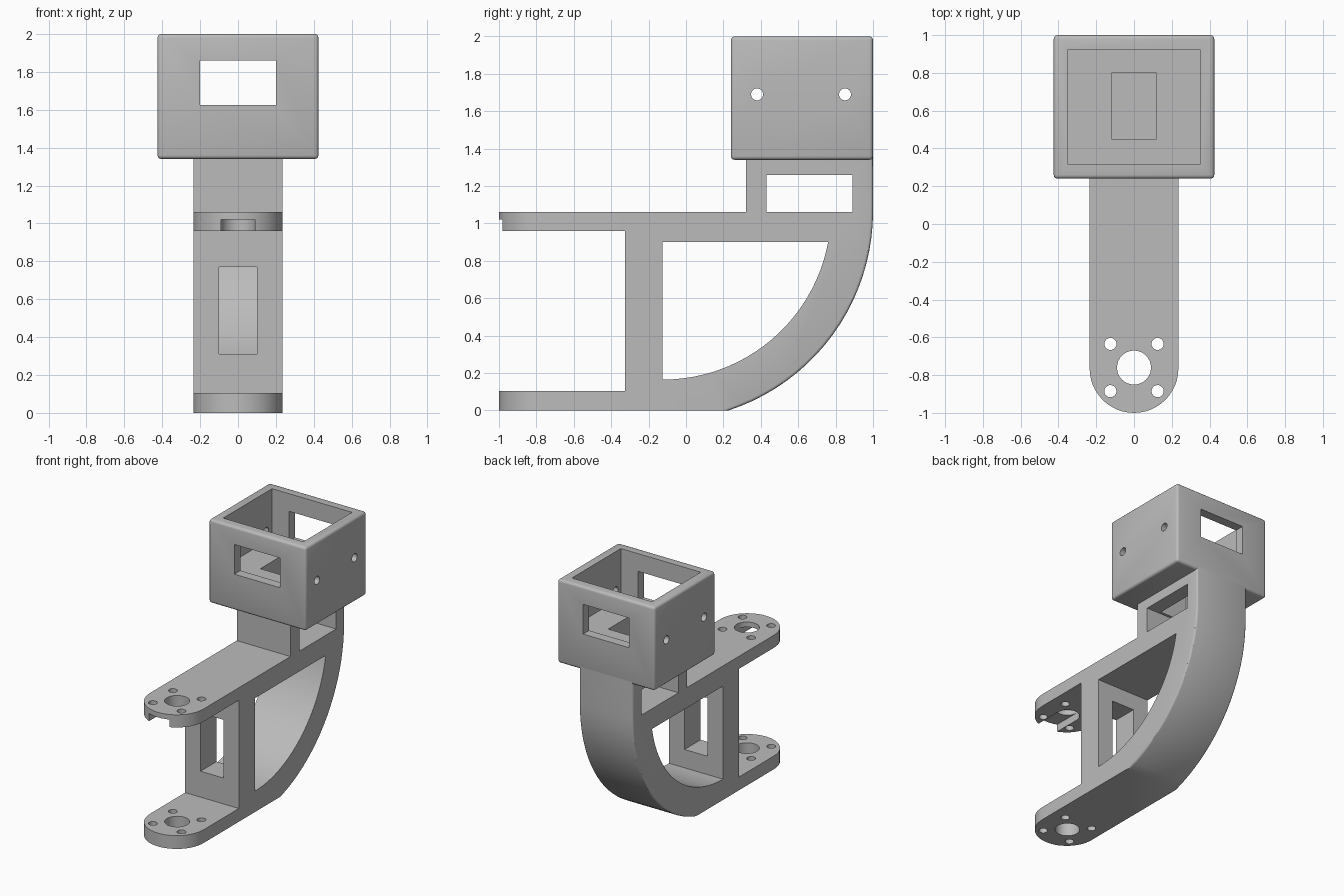
import bpy, bmesh, math

cube = bpy.data.objects.get("Cube")
if cube:
    bpy.data.objects.remove(cube, do_unlink=True)

GREY = (0.5, 0.5, 0.5, 1)
mat = bpy.data.materials.new("plain grey")
mat.use_nodes = True
mat.diffuse_color = GREY
mat.node_tree.nodes["Principled BSDF"].inputs["Base Color"].default_value = GREY

HALF = 0.235           # half width of the arm
END_Y = -0.765         # centre of the rounded fork ends
ARC_Y, ARC_Z = -0.12, 1.065
R_OUT, R_IN = 1.12, 0.9


def prism(name, pts, axis, lo, hi):
    """Extrude a yz outline along x, or an xy outline along z."""
    bm = bmesh.new()
    place = (lambda a, b, c: (c, a, b)) if axis == "x" else (lambda a, b, c: (a, b, c))
    face = bm.faces.new([bm.verts.new(place(a, b, lo)) for a, b in pts])
    new = bmesh.ops.extrude_face_region(bm, geom=[face])["geom"]
    shift = (hi - lo, 0, 0) if axis == "x" else (0, 0, hi - lo)
    bmesh.ops.translate(bm, verts=[v for v in new if isinstance(v, bmesh.types.BMVert)], vec=shift)
    bmesh.ops.recalc_face_normals(bm, faces=bm.faces)
    mesh = bpy.data.meshes.new(name)
    bm.to_mesh(mesh)
    bm.free()
    mesh.materials.append(mat)
    obj = bpy.data.objects.new(name, mesh)
    bpy.context.collection.objects.link(obj)
    return obj


def block(name, x, y, z):
    return prism(name, [(x[0], y[0]), (x[1], y[0]), (x[1], y[1]), (x[0], y[1])], "z", *z)


def arc(a, b, r, start, end, n):
    return [(a + r * math.cos(start + (end - start) * i / n),
             b + r * math.sin(start + (end - start) * i / n)) for i in range(n + 1)]


def disc(a, b, r, n=32):
    return arc(a, b, r, 0, 2 * math.pi, n)[:-1]


def combine(obj, other, operation="DIFFERENCE", keep=False):
    mod = obj.modifiers.new("cut", "BOOLEAN")
    mod.operation, mod.solver, mod.object = operation, "EXACT", other
    bpy.context.view_layer.objects.active = obj
    bpy.ops.object.modifier_apply(modifier=mod.name)
    if not keep:
        bpy.data.objects.remove(other, do_unlink=True)


def bevel_edges(obj, rule, width, segments=3):
    bm = bmesh.new()
    bm.from_mesh(obj.data)
    edges = [e for e in bm.edges if rule(e.verts[0].co, e.verts[1].co)]
    bmesh.ops.bevel(bm, geom=edges, offset=width, segments=segments, profile=0.5, affect="EDGES")
    bm.to_mesh(obj.data)
    bm.free()


# Arm: post, curved back and neck in one side outline
start = -math.asin(ARC_Z / R_OUT)
outline = [(-0.325, 0)] + arc(ARC_Y, ARC_Z, R_OUT, start, 0, 20)
outline += [(1, 1.36), (0.32, 1.36), (0.32, 1.06), (-0.325, 1.06)]
arm = prism("arm", outline, "x", -HALF, HALF)


def soft_edge(a, b):
    side = abs(a.x - b.x) < 0.001
    back = min(a.y, b.y) > 0.2 and min(a.y + a.z, b.y + b.z) > 0 and abs(a.z - b.z) > 0.001
    neck_front = max(a.y, b.y) < 0.33 and a.z > 1 and b.z > 1
    return side and back and not neck_front


bevel_edges(arm, soft_edge, 0.015)

# Arched opening
inner_end = -math.asin((ARC_Z - 0.9) / R_IN)
opening = [(-0.125, 0.9)] + arc(ARC_Y - 0.005, ARC_Z, R_IN, -math.pi / 2, inner_end, 24)
combine(arm, prism("arch_cutter", opening, "x", -1, 1))

# Windows in the neck and the post
combine(arm, block("neck_cutter", (-1, 1), (0.43, 0.89), (1.06, 1.26)))
combine(arm, block("post_cutter", (-0.1, 0.1), (-0.5, -0.05), (0.31, 0.77)))

# Fork plates with round ends
for name, low, high in (("lower_fork", 0, 0.105), ("upper_fork", 0.96, 1.06)):
    plate = arc(0, END_Y, HALF, math.pi, 2 * math.pi, 24) + [(HALF, -0.3), (-HALF, -0.3)]
    combine(arm, prism(name, plate, "z", low, high), "UNION")

# Bearing hole, four screw holes and the slot under the upper fork
holes = [(0, END_Y + 0.005, 0.09)]
holes += [(x, y, 0.032) for x in (-0.125, 0.125) for y in (-0.635, -0.885)]
for x, y, r in holes:
    combine(arm, prism("hole_cutter", disc(x, y, r), "z", -0.1, 1.2))
combine(arm, block("slot_cutter", (-0.0895, 0.0895), (-1.1, END_Y), (0.9, 1.02)))

# Open-topped socket
socket = block("socket", (-0.425, 0.425), (0.24, 1), (1.34, 2))
bevel_edges(socket, lambda a, b: True, 0.02)
combine(socket, block("cavity_cutter", (-0.35, 0.35), (0.315, 0.925), (1.61, 2.2)))
combine(socket, block("window_cutter", (-0.2, 0.2), (0, 1.2), (1.625, 1.86)))
for y in (0.38, 0.85):
    combine(socket, prism("pin_cutter", disc(y, 1.69, 0.032), "x", -1, 1))

# Cable passage from the socket floor into the neck window
passage = block("passage_cutter", (-0.12, 0.12), (0.45, 0.8), (1.2, 1.7))
combine(arm, passage, keep=True)
combine(socket, passage)

# Smooth curved faces, keep edges sharp
bpy.ops.object.select_all(action="DESELECT")
for obj in (arm, socket):
    obj.select_set(True)
bpy.context.view_layer.objects.active = arm
bpy.ops.object.shade_smooth_by_angle(angle=math.radians(30))
